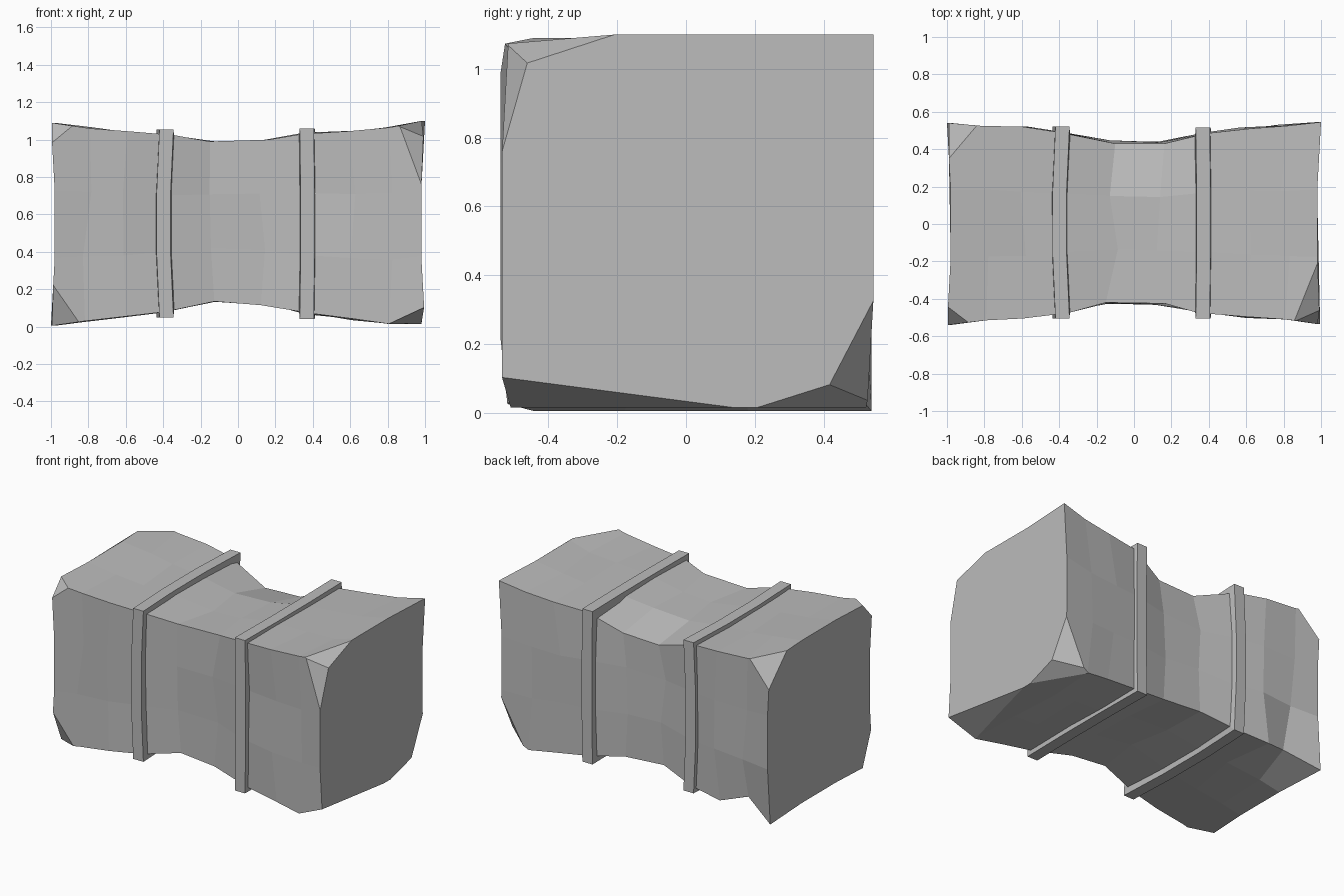
import bpy, bmesh, random
from mathutils import Vector

random.seed(4)
default = bpy.data.objects.get("Cube")
if default:
    bpy.data.objects.remove(default, do_unlink=True)

stone = bpy.data.materials.new("grey_stone")
stone.use_nodes = True
GREY = (0.5, 0.5, 0.5, 1)
stone.diffuse_color = GREY
stone.node_tree.nodes["Principled BSDF"].inputs["Base Color"].default_value = GREY

# Square outline with three segments per side
T = 1 / 3
SIDE = [(-1, -1), (-T, -1), (T, -1)]
OUTLINE = []
for a, b, c, d in ((1, 0, 0, 1), (0, -1, 1, 0), (-1, 0, 0, -1), (0, 1, -1, 0)):
    OUTLINE += [(a * u + b * v, c * u + d * v) for u, v in SIDE]

# Sections along the length: x, y front, y back, z bottom, z top
SECTIONS = [
    (-1.0, -.54, .54, .005, 1.09), (-.8, -.515, .525, .03, 1.06),
    (-.6, -.505, .52, .055, 1.045), (-.38, -.475, .49, .08, 1.025),
    (-.12, -.42, .44, .135, .99), (.14, -.425, .44, .115, 1.0),
    (.37, -.475, .485, .07, 1.03), (.6, -.495, .51, .04, 1.045),
    (.8, -.51, .525, .015, 1.065), (1.0, -.535, .545, .015, 1.1),
]


def ring(section, grow=0.0):
    x, y0, y1, z0, z1 = section
    return [Vector((x, (y0 + y1) / 2 + u * ((y1 - y0) / 2 + grow),
                    (z0 + z1) / 2 + v * ((z1 - z0) / 2 + grow))) for u, v in OUTLINE]


def finish(name, bm):
    bmesh.ops.recalc_face_normals(bm, faces=bm.faces[:])
    mesh = bpy.data.meshes.new(name)
    bm.to_mesh(mesh)
    bm.free()
    mesh.materials.append(stone)
    obj = bpy.data.objects.new(name, mesh)
    bpy.context.collection.objects.link(obj)


def bridge(bm, a, b):
    for i in range(len(a)):
        j = (i + 1) % len(a)
        bm.faces.new((a[i], a[j], b[j], b[i]))


# Waisted stone block
bm = bmesh.new()
rows = []
for k, section in enumerate(SECTIONS):
    row = []
    for (u, v), p in zip(OUTLINE, ring(section)):
        corner = abs(u) == abs(v) == 1
        end = k in (0, len(SECTIONS) - 1)
        if end and not corner:
            p.x *= .98
        elif not end:
            p.x += random.uniform(-.035, .035)
            if not corner:
                p.y += random.uniform(-.008, .008)
                p.z += random.uniform(-.008, .008)
        if (u, v) == (1, 1) and k in (4, 5):      # dent in the back top edge
            p += Vector((0, -.01, -.07))
        if (u, v) == (1, -1) and k == 1:          # notch in the back bottom edge
            p += Vector((0, -.07, .07))
        row.append(bm.verts.new(p))
    rows.append(row)
for a, b in zip(rows, rows[1:]):
    bridge(bm, a, b)
bm.faces.new(rows[0])
bm.faces.new(rows[-1])

# Chipped corners: corner signs, then how far the break reaches along x, y, z
CHIPS = [
    ((-1, -1, 1), (.16, .1, .11)), ((-1, -1, -1), (.21, .1, .23)),
    ((-1, 1, 1), (.2, .2, .2)), ((1, -1, 1), (.2, .36, .11)),
    ((1, -1, 1), (.18, .1, .38)), ((1, -1, -1), (.2, .75, .09)),
    ((1, 1, -1), (.2, .17, .34)), ((1, 1, -1), (.22, .37, .11)),
]
for sign, reach in CHIPS:
    sec = SECTIONS[0] if sign[0] < 0 else SECTIONS[-1]
    corner = Vector((sec[0], sec[1 if sign[1] < 0 else 2], sec[3 if sign[2] < 0 else 4]))
    normal = Vector([s / r for s, r in zip(sign, reach)])
    point = corner - Vector((sign[0] * reach[0], 0, 0))
    cut = bmesh.ops.bisect_plane(bm, geom=bm.verts[:] + bm.edges[:] + bm.faces[:],
                                 plane_co=point, plane_no=normal, clear_outer=True)
    edges = [e for e in cut["geom_cut"] if isinstance(e, bmesh.types.BMEdge)]
    bmesh.ops.holes_fill(bm, edges=edges, sides=0)
finish("stone_block", bm)


# Raised bands that bow slightly along each side
def band(name, section, bow):
    bm = bmesh.new()
    loops = []
    for grow, dx in ((-.03, -.045), (.03, -.04), (.03, .035), (-.03, .04)):
        loop = []
        for (u, v), p in zip(OUTLINE, ring(section, grow)):
            p.x += dx + (bow if abs(u) != abs(v) else 0)
            loop.append(bm.verts.new(p))
        loops.append(loop)
    for i in range(4):
        bridge(bm, loops[i], loops[(i + 1) % 4])
    finish(name, bm)


band("right_band", SECTIONS[3], -.015)
band("left_band", SECTIONS[6], .005)
